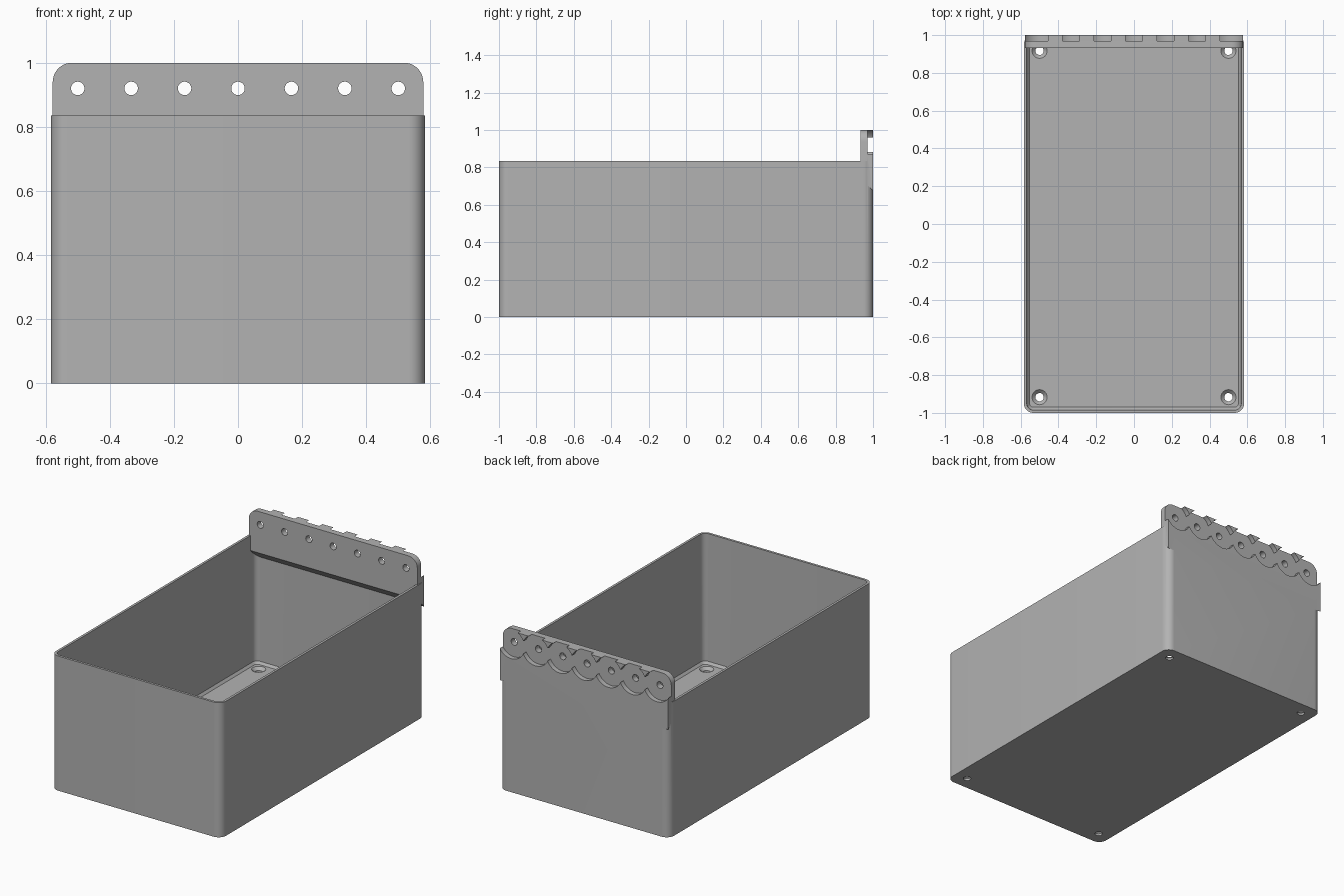
import bpy, bmesh
from math import sin, cos, pi, radians

cube = bpy.data.objects.get("Cube")
if cube:
    bpy.data.objects.remove(cube, do_unlink=True)

grey = bpy.data.materials.new("plain grey")
grey.use_nodes = True
GREY = (0.45, 0.45, 0.45, 1)
grey.diffuse_color = GREY
grey.node_tree.nodes["Principled BSDF"].inputs["Base Color"].default_value = GREY

HALF_X, RIM_Z, CORNER = 0.583, 0.835, 0.05
FLANGE_X, FLANGE_FRONT = 0.578, 0.932
HOLE_Z, HOLE_X, FOOT_Y = 0.92, 0.5, 0.917
FLOOR = 0.03


def loft(name, rings):
    """Skin a stack of equal rings and cap both ends."""
    bm = bmesh.new()
    loops = [[bm.verts.new(p) for p in ring] for ring in rings]
    n = len(loops[0])
    for a, b in zip(loops, loops[1:]):
        for i in range(n):
            j = (i + 1) % n
            bm.faces.new((a[i], a[j], b[j], b[i]))
    bm.faces.new(loops[0])
    bm.faces.new(loops[-1])
    bmesh.ops.recalc_face_normals(bm, faces=bm.faces)
    mesh = bpy.data.meshes.new(name)
    bm.to_mesh(mesh)
    bm.free()
    mesh.materials.append(grey)
    obj = bpy.data.objects.new(name, mesh)
    bpy.context.collection.objects.link(obj)
    return obj


def arc(cx, cy, r, start, steps=10):
    return [(cx + r * cos(start + pi / 2 * i / steps),
             cy + r * sin(start + pi / 2 * i / steps)) for i in range(steps + 1)]


def box_ring(inset, z):
    """Rounded rectangle pulled in from the outer wall."""
    r = CORNER - inset
    x, y = HALF_X - CORNER, 1 - CORNER
    pts = []
    for k, (sx, sy) in enumerate([(1, 1), (-1, 1), (-1, -1), (1, -1)]):
        pts += arc(sx * x, sy * y, r, k * pi / 2)
    return [(px, py, z) for px, py in pts]


def flange_ring(y, bottom):
    r = 0.06
    x, z = FLANGE_X - r, 1 - r
    pts = [(-FLANGE_X, bottom), (FLANGE_X, bottom)]
    pts += arc(x, z, r, 0) + arc(-x, z, r, pi / 2)
    return [(px, y, pz) for px, pz in pts]


def turned(name, sections, cx, c, axis, segments=40):
    """Round cutter from (position along axis, radius) sections."""
    rings = []
    for t, r in sections:
        ring = []
        for i in range(segments):
            u, v = r * cos(2 * pi * i / segments), r * sin(2 * pi * i / segments)
            ring.append((cx + u, c + v, t) if axis == "Z" else (cx + u, t, c + v))
        rings.append(ring)
    obj = loft(name, rings)
    obj.hide_render = True
    return obj


def combine(target, other, operation):
    mod = target.modifiers.new(operation.lower(), "BOOLEAN")
    mod.operation, mod.solver, mod.object = operation, "EXACT", other
    bpy.ops.object.select_all(action="DESELECT")
    bpy.context.view_layer.objects.active = target
    target.select_set(True)
    bpy.ops.object.modifier_apply(modifier=mod.name)
    bpy.data.objects.remove(other, do_unlink=True)


# Open box: outer wall, rim, inner wall, chamfered floor edge
box = loft("storage_box", [box_ring(0, 0), box_ring(0, RIM_Z), box_ring(0.015, RIM_Z),
                           box_ring(0.018, FLOOR + 0.015), box_ring(0.03, FLOOR)])

# Countersunk holes in the floor corners
for x in (-HOLE_X, HOLE_X):
    for y in (-FOOT_Y, FOOT_Y):
        cutter = turned("foot_hole", [(-0.1, 0.022), (0.012, 0.022),
                                      (FLOOR, 0.04), (0.06, 0.04)], x, y, "Z")
        combine(box, cutter, "DIFFERENCE")

# Hanging flange with a sloped underside
flange = loft("hanging_flange", [flange_ring(FLANGE_FRONT, 0.743), flange_ring(1, 0.675)])
combine(box, flange, "UNION")

# Row of holes, each with a round recess on the back
for i in range(7):
    x = -HOLE_X + i * HOLE_X / 3
    combine(box, turned("recess", [(0.97, 0.092), (1.1, 0.092)], x, HOLE_Z, "Y", 64), "DIFFERENCE")
    combine(box, turned("peg_hole", [(0.85, 0.021), (1.1, 0.021)], x, HOLE_Z, "Y"), "DIFFERENCE")

bpy.ops.object.select_all(action="DESELECT")
box.select_set(True)
bpy.context.view_layer.objects.active = box
bpy.ops.object.shade_smooth_by_angle(angle=radians(30))
